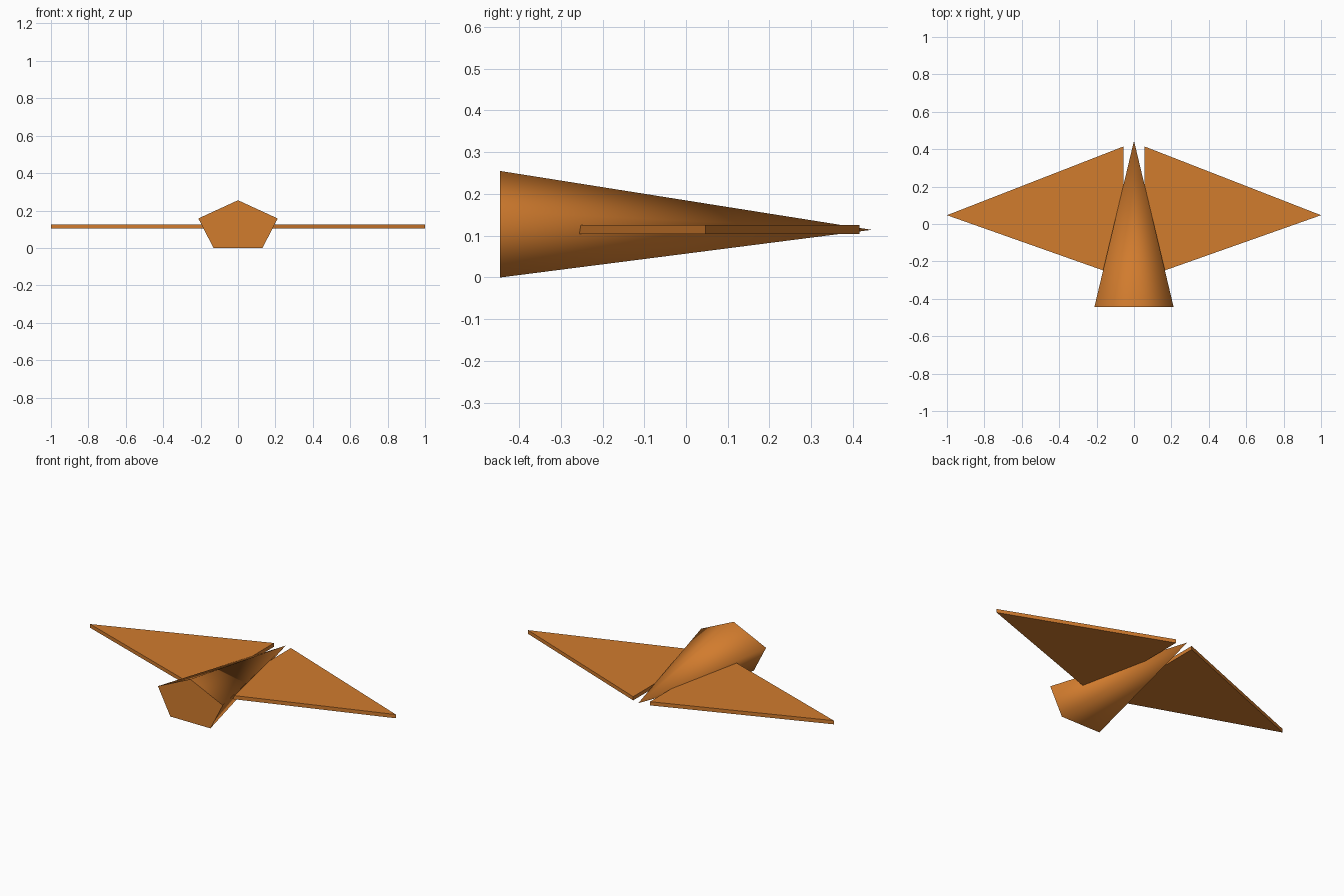
import bpy, math

if "Cube" in bpy.data.objects:
    bpy.data.objects.remove(bpy.data.objects["Cube"])

orange = bpy.data.materials.new("orange")
orange.diffuse_color = (0.64, 0.2, 0.027, 1)
orange.use_nodes = True
orange.node_tree.nodes["Principled BSDF"].inputs["Base Color"].default_value = orange.diffuse_color


def make_object(name, verts, faces):
    mesh = bpy.data.meshes.new(name)
    mesh.from_pydata(verts, [], faces)
    mesh.materials.append(orange)
    obj = bpy.data.objects.new(name, mesh)
    bpy.context.collection.objects.link(obj)
    return obj


# Body: flattened five-sided cone, open end face at the front, point at the back
SIDES, MID_Z = 5, 0.114
RX, RZ, HALF_LEN = 0.223, 0.141, 0.445
ring = []
for i in range(SIDES):
    a = 2 * math.pi * i / SIDES
    ring.append((RX * math.sin(a), -HALF_LEN, MID_Z + RZ * math.cos(a)))
sides = [(i, (i + 1) % SIDES, SIDES) for i in range(SIDES)]
body = make_object("body", ring + [(0, HALF_LEN, MID_Z)],
                   sides + [tuple(reversed(range(SIDES)))])
for poly in body.data.polygons:
    poly.use_smooth = len(poly.vertices) == 3   # flat cap, smooth sides

# Wings: thin triangular plates, mirrored left to right
outline = [(0.055, 0.415), (0.055, -0.287), (1.0, 0.047)]
LOW, HIGH = 0.104, 0.126
verts = [(x, y, z) for z in (LOW, HIGH) for x, y in outline]
faces = [(2, 1, 0), (3, 4, 5)]
faces += [(i, (i + 1) % 3, (i + 1) % 3 + 3, i + 3) for i in range(3)]
wings = make_object("wings", verts, faces)
mirror = wings.modifiers.new("mirror", 'MIRROR')
mirror.use_axis[0] = True
mirror.use_mirror_merge = False
